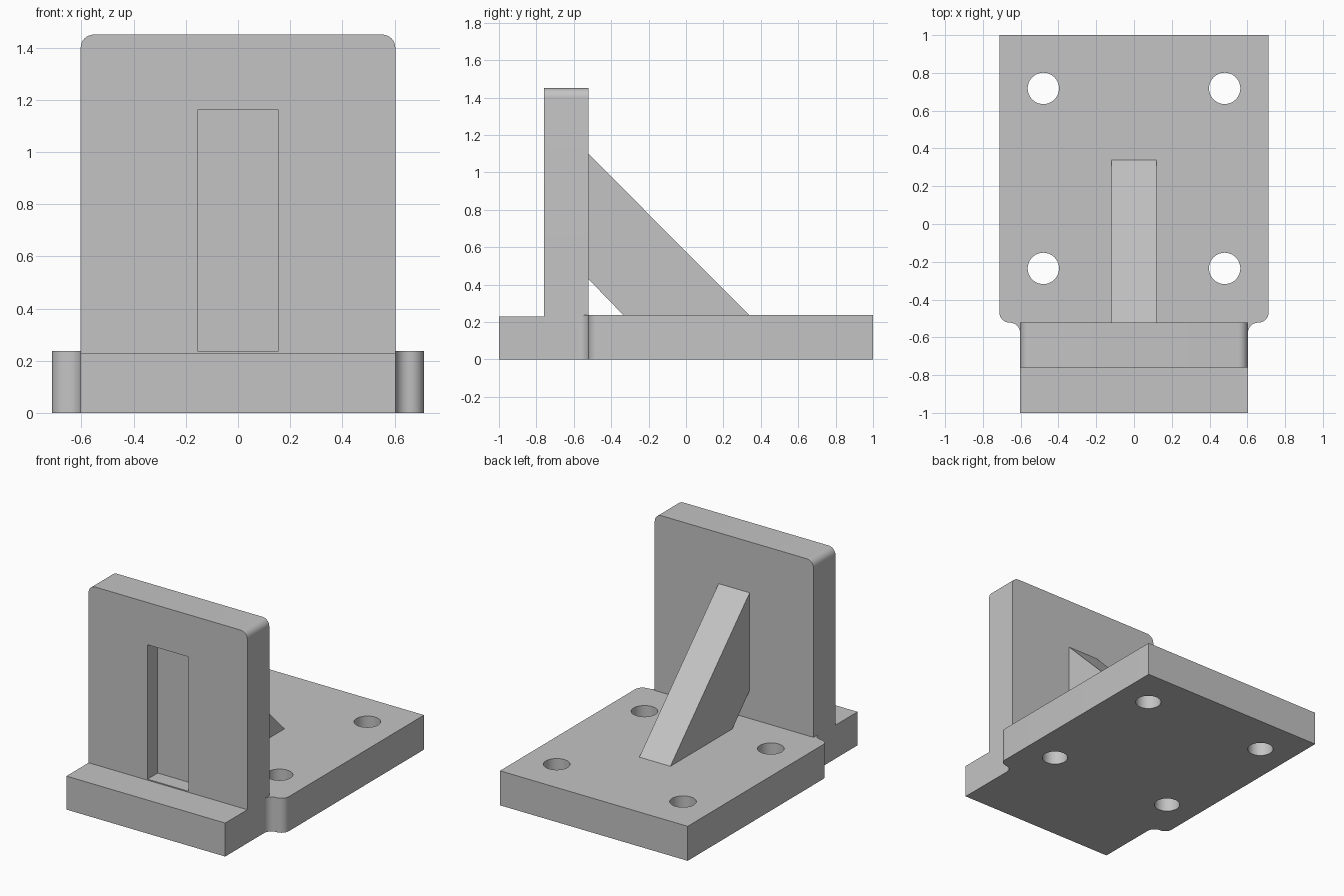
import bpy
import bmesh
from math import cos, sin, radians
from mathutils import Vector

default_cube = bpy.data.objects.get("Cube")
if default_cube:
    bpy.data.objects.remove(default_cube, do_unlink=True)

# Single flat colour
COLOUR = (0.55, 0.55, 0.55, 1.0)
grey = bpy.data.materials.new("plain grey")
grey.use_nodes = True
grey.diffuse_color = COLOUR
grey.node_tree.nodes["Principled BSDF"].inputs["Base Color"].default_value = COLOUR


def arc(cx, cy, r, start, end, steps=8):
    angles = [radians(start + (end - start) * i / steps) for i in range(steps + 1)]
    return [(cx + r * cos(a), cy + r * sin(a)) for a in angles]


def mirrored(half):
    """Close a right-hand half outline with its mirror image."""
    return half + [(-x, y) for x, y in reversed(half)]


def prism(name, outline, axis, low, high):
    """Extrude a flat outline along an axis between two levels."""
    place = {"x": lambda a, b, c: (c, a, b),
             "y": lambda a, b, c: (a, c, b),
             "z": lambda a, b, c: (a, b, c)}[axis]
    bm = bmesh.new()
    face = bm.faces.new([bm.verts.new(place(a, b, low)) for a, b in outline])
    moved = bmesh.ops.extrude_face_region(bm, geom=[face])["geom"]
    verts = [v for v in moved if isinstance(v, bmesh.types.BMVert)]
    shift = Vector(place(0, 0, high - low))
    bmesh.ops.translate(bm, verts=verts, vec=shift)
    bmesh.ops.recalc_face_normals(bm, faces=bm.faces)
    mesh = bpy.data.meshes.new(name)
    bm.to_mesh(mesh)
    bm.free()
    obj = bpy.data.objects.new(name, mesh)
    obj.data.materials.append(grey)
    bpy.context.collection.objects.link(obj)
    return obj


def activate(obj):
    bpy.ops.object.select_all(action="DESELECT")
    obj.select_set(True)
    bpy.context.view_layer.objects.active = obj


def cut(obj, cutter):
    mod = obj.modifiers.new("cut", "BOOLEAN")
    mod.operation = "DIFFERENCE"
    mod.solver = "EXACT"
    mod.object = cutter
    activate(obj)
    bpy.ops.object.modifier_apply(modifier=mod.name)
    bpy.data.objects.remove(cutter, do_unlink=True)


# Main dimensions
wall_x, wall_front, wall_back, wall_top = 0.603, -0.76, -0.522, 1.45
base_x, base_top, foot_top = 0.713, 0.237, 0.23
r = (base_x - wall_x) / 2

# Base plate with S-shaped shoulders that hug the wall
half = [(wall_x, wall_back)]
half += arc(wall_x + r, wall_back - r, r, 180, 90)
half += arc(base_x - r, wall_back + r, r, 270, 360)[1:]
half += [(base_x, 1.0)]
base_plate = prism("base_plate", mirrored(half), "z", 0, base_top)

# Four bolt holes
for x in (-0.48, 0.48):
    for y in (-0.235, 0.718):
        ring = arc(x, y, 0.083, 0, 360, 40)[:-1]
        cut(base_plate, prism("hole_cutter", ring, "z", -0.1, 0.4))

# Upright wall with rounded top corners
corner = 0.05
half = [(wall_x, 0)] + arc(wall_x - corner, wall_top - corner, corner, 0, 90)
upright_wall = prism("upright_wall", mirrored(half), "y", wall_front, wall_back)

# Blind slot in the front of the wall
slot = mirrored([(0.155, base_top), (0.155, 1.16)])
cut(upright_wall, prism("slot_cutter", slot, "y", wall_front - 0.1, wall_front + 0.11))

# Low foot in front of the wall
foot = mirrored([(wall_x, 0), (wall_x, foot_top)])
front_foot = prism("front_foot", foot, "y", -1.0, wall_front)

# Diagonal brace with an open inner corner
side = [(wall_back, 1.10), (0.338, base_top), (-0.335, base_top), (wall_back, 0.43)]
brace = prism("diagonal_brace", side, "x", -0.118, 0.118)

for part in (base_plate, upright_wall, front_foot, brace):
    activate(part)
    bpy.ops.object.shade_smooth_by_angle(angle=radians(30))
